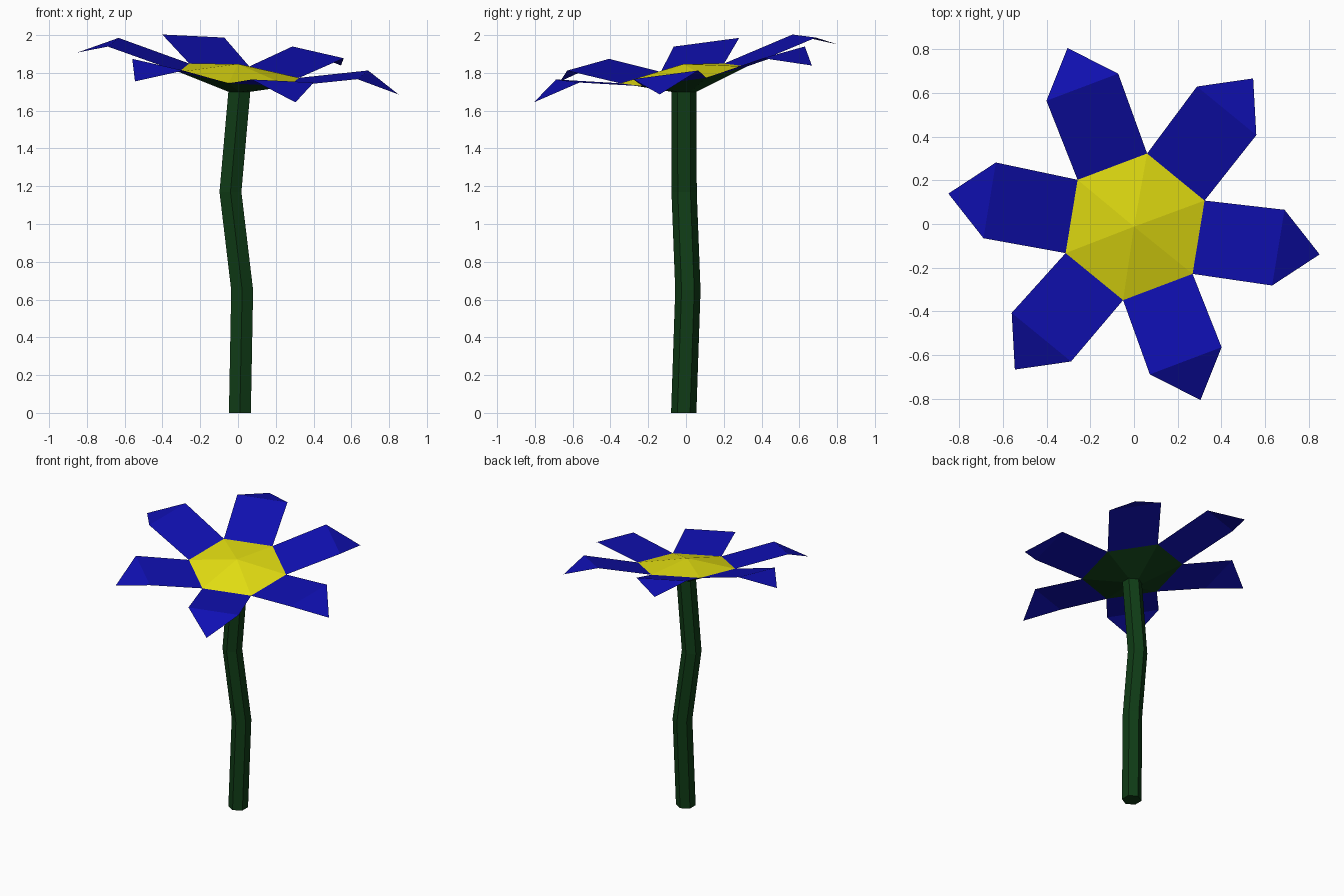
import bpy
from math import cos, sin, radians
from mathutils import Vector

cube = bpy.data.objects.get("Cube")
if cube:
    bpy.data.objects.remove(cube, do_unlink=True)

SIDES = 6
STEP = 360 / SIDES
PETAL_ANGLE = -9.3                 # direction of the first petal
HEAD_CENTRE = Vector((0.005, -0.013))
ORIGIN = Vector((0, 0))


def make_material(name, rgb):
    mat = bpy.data.materials.new(name)
    mat.use_nodes = True
    mat.diffuse_color = (*rgb, 1)
    bsdf = mat.node_tree.nodes["Principled BSDF"]
    bsdf.inputs["Base Color"].default_value = (*rgb, 1)
    return mat


def make_object(name, verts, faces, mat):
    mesh = bpy.data.meshes.new(name)
    mesh.from_pydata(verts, [], faces)
    mesh.materials.append(mat)
    mesh.update()
    obj = bpy.data.objects.new(name, mesh)
    bpy.context.scene.collection.objects.link(obj)
    return obj


def head_point(angle, radius, lift=0.0, centre=ORIGIN):
    """Point above the tilted plane of the flower head."""
    x = centre.x + radius * cos(radians(angle))
    y = centre.y + radius * sin(radians(angle))
    return Vector((x, y, 1.792 - 0.106 * x + 0.15 * y + lift))


def stem_ring(x, y, z, radius=0.067):
    return [Vector((x + radius * cos(radians(30 + STEP * i)),
                    y + radius * sin(radians(30 + STEP * i)), z))
            for i in range(SIDES)]


def bridge(rings):
    """Quads between successive rings of equal size, facing outwards."""
    return [(r * SIDES + i, r * SIDES + (i + 1) % SIDES,
             (r + 1) * SIDES + (i + 1) % SIDES, (r + 1) * SIDES + i)
            for r in range(rings - 1) for i in range(SIDES)]


green = make_material("dark green", (0.005, 0.045, 0.008))
blue = make_material("deep blue", (0.005, 0.005, 0.45))
yellow = make_material("yellow", (0.8, 0.76, 0.006))

# Rim shared by the flower centre, the green cup and the petals
rim = [head_point(PETAL_ANGLE + 30 + STEP * i, 0.34, 0, HEAD_CENTRE)
       for i in range(SIDES)]

# Bent stem
path = [(0.01, -0.012, 0), (0.022, 0.01, 0.65),
        (-0.04, -0.01, 1.17), (0.007, -0.011, 1.70)]
rings = [stem_ring(*p) for p in path]
make_object("stem", sum(rings, []),
            bridge(len(rings)) + [tuple(reversed(range(SIDES)))], green)

# Green cup flaring from the stem to the rim
make_object("cup", rings[-1] + rim, bridge(2), green)

# Shallow yellow cone
apex = head_point(0, 0, 0.057, Vector((0, -0.012)))
make_object("flower_centre", rim + [apex],
            [(i, (i + 1) % SIDES, SIDES) for i in range(SIDES)], yellow)

# Petals: a rising flat blade with a tip folded downwards
for i in range(SIDES):
    a = PETAL_ANGLE + STEP * i
    verts = [rim[i - 1],
             head_point(a - 14.7, 0.692, 0.084),
             head_point(a + 14.7, 0.692, 0.084),
             rim[i],
             head_point(a, 0.861, 0.005)]
    make_object(f"petal_{i + 1}", verts, [(0, 1, 2, 3), (1, 4, 2)], blue)
